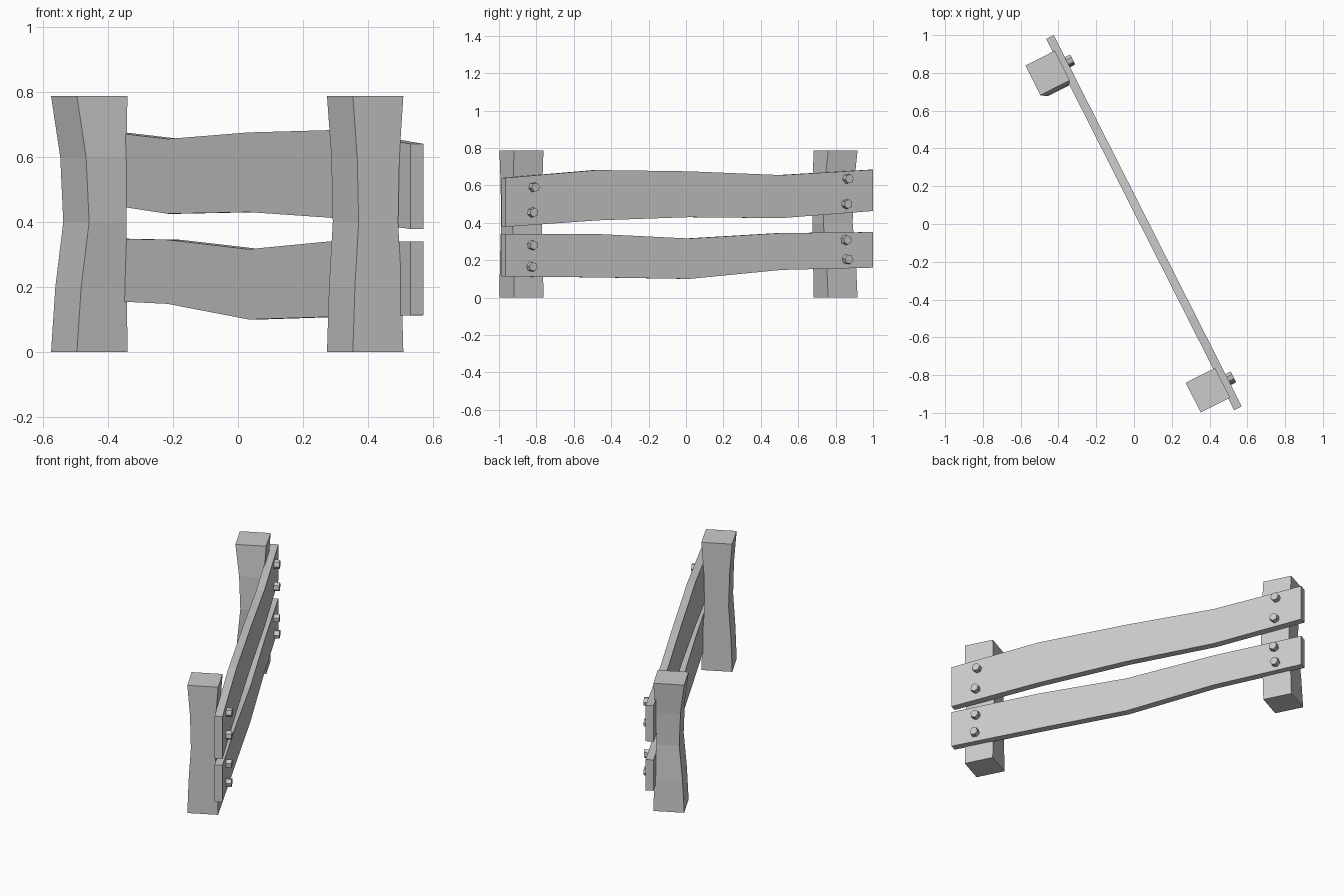
import bpy
import math
from mathutils import Matrix

cube = bpy.data.objects.get("Cube")
if cube:
    bpy.data.objects.remove(cube, do_unlink=True)

grey = bpy.data.materials.new("plain grey")
grey.use_nodes = True
grey.diffuse_color = (0.6, 0.6, 0.6, 1)
grey.node_tree.nodes["Principled BSDF"].inputs["Base Color"].default_value = (0.6, 0.6, 0.6, 1)

# The fence is built along local x with its bolted face at -y, then turned
PLACE = Matrix.Translation((0.0525, 0.0075, 0)) @ Matrix.Rotation(math.radians(116.86), 4, "Z")
HALF_THICK = 0.0225
HALF_LENGTH = 1.1015


def loft(name, rings):
    """Join equal rings of points into a closed flat-faced solid."""
    n = len(rings[0])
    verts = [p for ring in rings for p in ring]
    faces = [tuple(reversed(range(n))), tuple(range(len(verts) - n, len(verts)))]
    for r in range(len(rings) - 1):
        for i in range(n):
            a, b = r * n + i, r * n + (i + 1) % n
            faces.append((a, b, b + n, a + n))
    mesh = bpy.data.meshes.new(name)
    mesh.from_pydata(verts, [], faces)
    mesh.materials.append(grey)
    obj = bpy.data.objects.new(name, mesh)
    bpy.context.collection.objects.link(obj)
    obj.matrix_world = PLACE
    return obj


# Posts: square ends, hewn narrower toward the middle
def post(name, x, y, front_cut, back_cut, shift):
    rings = []
    for z, f in ((0, 0), (0.2, 0.35), (0.4, 1), (0.6, 0.75), (0.787, 0)):
        x0, x1 = x - 0.088 + shift * f, x + 0.088 + shift * f
        y0, y1 = y - 0.087 + front_cut * f, y + 0.087 - back_cut * f
        rings.append([(x0, y0, z), (x1, y0, z), (x1, y1, z), (x0, y1, z)])
    loft(name, rings)


post("back_post", 0.937, 0.097, 0.015, 0.031, -0.022)
post("front_post", -0.9446, 0.099, 0.018, 0.02, 0)


# Planks: (bottom, top) heights at evenly spaced stations
def plank(name, stations):
    rings = []
    for i, (low, high) in enumerate(stations):
        x = HALF_LENGTH * (2 * i / (len(stations) - 1) - 1)
        t = HALF_THICK
        rings.append([(x, -t, low), (x, t, low), (x, t, high), (x, -t, high)])
    loft(name, rings)


plank("lower_plank", [(0.113, 0.34), (0.108, 0.34), (0.1, 0.316), (0.148, 0.345), (0.16, 0.35)])
plank("upper_plank", [(0.378, 0.64), (0.413, 0.682), (0.43, 0.675), (0.425, 0.655), (0.463, 0.684)])


# Hexagonal bolt heads, slightly tapered
def bolt(name, x, z, turn):
    rings = []
    for y, r in ((-HALF_THICK + 0.01, 0.027), (-HALF_THICK - 0.031, 0.025)):
        ring = [math.radians(60 * i + turn) for i in range(6)]
        rings.append([(x + r * math.cos(a), y, z + r * math.sin(a)) for a in ring])
    loft(name, rings)


for side, heads in (("front", ((-0.936, 0.59), (-0.945, 0.455), (-0.945, 0.28), (-0.95, 0.165))),
                    ("back", ((0.945, 0.635), (0.938, 0.5), (0.934, 0.308), (0.942, 0.205)))):
    for i, (x, z) in enumerate(heads):
        bolt(f"{side}_bolt_{i + 1}", x, z, 10 + 13 * i)
